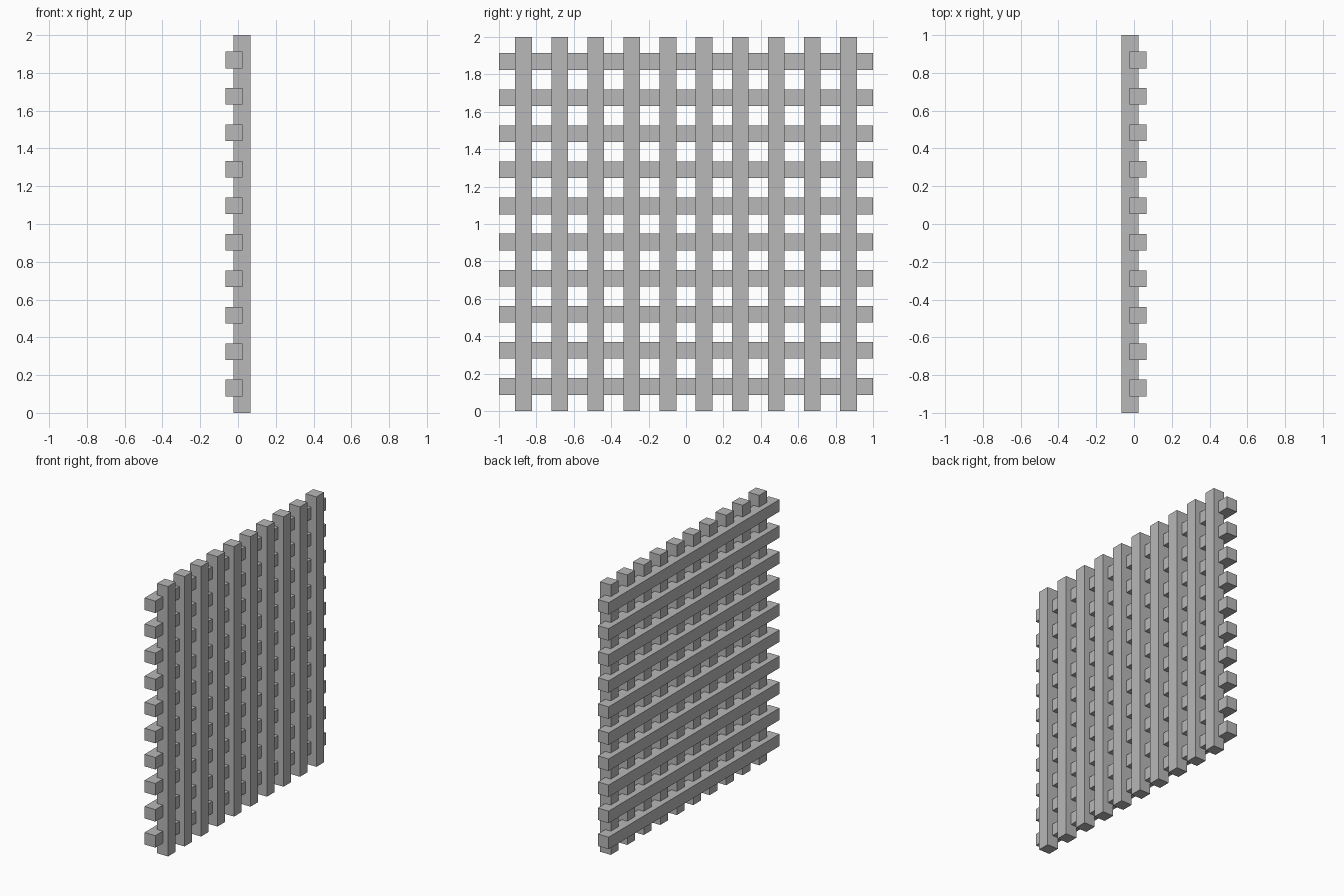
import bpy

if "Cube" in bpy.data.objects:
    bpy.data.objects.remove(bpy.data.objects["Cube"])

BAR = 0.089           # square bar thickness
COUNT = 10
PITCH = 1.738 / 9
OFFSET = 0.0215       # half the depth shift between the two layers

grey = bpy.data.materials.new("plain_grey")
grey.diffuse_color = (0.48, 0.48, 0.48, 1)
grey.use_nodes = True
grey.node_tree.nodes["Principled BSDF"].inputs["Base Color"].default_value = grey.diffuse_color


def bar(name, location, size):
    bpy.ops.mesh.primitive_cube_add(size=1, location=location)
    obj = bpy.context.object
    obj.name = name
    obj.scale = size
    bpy.ops.object.transform_apply(location=False, rotation=False, scale=True)
    obj.data.materials.append(grey)


for i in range(COUNT):
    p = (i - (COUNT - 1) / 2) * PITCH
    # upright bars on the right side
    bar(f"upright_bar_{i + 1}", (OFFSET, p, 1), (BAR, BAR, 2))
    # level bars on the left side, overlapping the uprights
    bar(f"level_bar_{i + 1}", (-OFFSET, 0, 1 + p), (BAR, 2, BAR))
